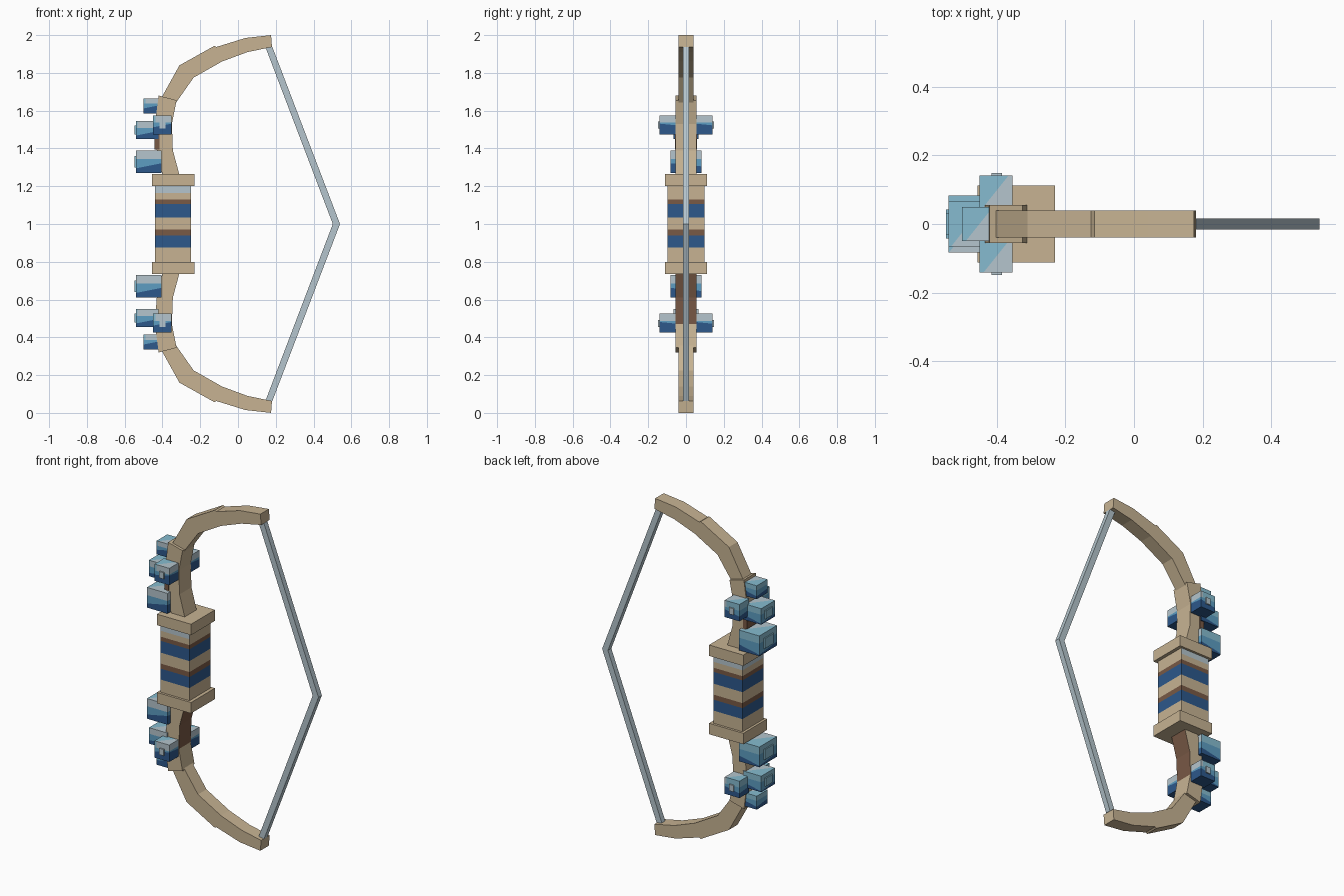
import bpy, bmesh
from mathutils import Vector

if "Cube" in bpy.data.objects:
    bpy.data.objects.remove(bpy.data.objects["Cube"], do_unlink=True)


def material(name, r, g, b):
    m = bpy.data.materials.new(name)
    m.use_nodes = True
    m.diffuse_color = (r, g, b, 1)
    m.node_tree.nodes["Principled BSDF"].inputs["Base Color"].default_value = (r, g, b, 1)
    return m


TAN = material("tan wood", 0.57, 0.45, 0.29)
BROWN = material("brown wood", 0.19, 0.10, 0.06)
NAVY = material("deep blue", 0.026, 0.098, 0.26)
BLUE = material("mid blue", 0.11, 0.34, 0.54)
TEAL = material("pale teal", 0.24, 0.50, 0.63)
GREY = material("pale blue grey", 0.46, 0.56, 0.61)


def finish(name, bm, mats):
    bmesh.ops.recalc_face_normals(bm, faces=bm.faces)
    me = bpy.data.meshes.new(name)
    bm.to_mesh(me)
    bm.free()
    for m in mats:
        me.materials.append(m)
    ob = bpy.data.objects.new(name, me)
    bpy.context.collection.objects.link(ob)
    return ob


def box_mesh(lo, hi):
    bm = bmesh.new()
    bmesh.ops.create_cube(bm, size=1)
    for v in bm.verts:
        v.co = [(a + b) / 2 + c * (b - a) for a, b, c in zip(lo, hi, v.co)]
    return bm


def box(name, lo, hi, mat):
    return finish(name, box_mesh(lo, hi), [mat])


def cut(bm, co, no):
    bmesh.ops.bisect_plane(bm, geom=bm.verts[:] + bm.edges[:] + bm.faces[:],
                           plane_co=co, plane_no=no)


def strip(name, outer, inner, half, mats, flip, rule=None):
    """Solid strip between two matching edge lines in the xz plane."""
    bm = bmesh.new()
    rows = []
    for (ax, az), (bx, bz) in zip(outer, inner):
        if flip:
            az, bz = 2 - az, 2 - bz
        rows.append([bm.verts.new(p) for p in
                     ((ax, -half, az), (bx, -half, bz), (bx, half, bz), (ax, half, az))])
    for a, b in zip(rows, rows[1:]):
        for i in range(4):
            j = (i + 1) % 4
            bm.faces.new((a[i], a[j], b[j], b[i]))
    bm.faces.new(rows[0])
    bm.faces.new(rows[-1][::-1])
    bm.normal_update()
    bmesh.ops.recalc_face_normals(bm, faces=bm.faces)
    if rule:
        for f in bm.faces:
            f.material_index = rule(f)
    return finish(name, bm, mats)


def gem(name, lo, hi, low, high):
    """Block with slanted dark, middle and light bands."""
    bm = box_mesh(lo, hi)
    lo, hi = Vector(lo), Vector(hi)
    mid, size = (lo + hi) / 2, hi - lo
    slant = Vector((-0.2, 0.1, 1))
    p_low, p_high = (Vector((mid.x, mid.y, lo.z + size.z * f)) for f in (low, high))
    diagonal = Vector((1, -0.8, 0))
    cut(bm, p_low, slant)
    cut(bm, p_high, (0, 0, 1))
    cut(bm, mid, diagonal)
    for f in bm.faces:
        c = f.calc_center_median()
        if c.z > p_high.z:
            f.material_index = 3 if (c - mid).dot(diagonal) > 0 else 2
        else:
            f.material_index = 1 if (c - p_low).dot(slant) > 0 else 0
    finish(name, bm, [NAVY, BLUE, TEAL, GREY])


# Limb and string outlines for the upper half
outer_a = [(-0.41, 1.66), (-0.31, 1.84), (-0.125, 1.943), (-0.115, 1.937), (0.04, 1.985), (0.175, 2.0)]
outer_b = [(-0.33, 1.64), (-0.235, 1.775), (-0.085, 1.86), (-0.08, 1.862), (0.05, 1.91), (0.18, 1.937)]
inner_a = [(-0.42, 1.68), (-0.44, 1.53), (-0.43, 1.39), (-0.40, 1.26)]
inner_b = [(-0.325, 1.655), (-0.35, 1.53), (-0.345, 1.39), (-0.31, 1.26)]


def worn_inside(f):
    return int(f.normal.x > 0.8 and 0.46 < f.calc_center_median().z < 0.75)


def pair(z0, z1, flip):
    return (2 - z1, 2 - z0) if flip else (z0, z1)


for flip, half in ((False, "upper"), (True, "lower")):
    strip(half + "_outer_limb", outer_a, outer_b, 0.04, [TAN], flip)
    strip(half + "_inner_limb", inner_a, inner_b, 0.056, [TAN, BROWN], flip, worn_inside)
    strip(half + "_string", [(0.182, 1.937), (0.54, 1.0)], [(0.145, 1.937), (0.502, 1.0)],
          0.016, [GREY], flip)

    # Grip collar
    z0, z1 = pair(1.2, 1.265, flip)
    box(half + "_collar", (-0.455, -0.112, z0), (-0.23, 0.112, z1), TAN)

    # Blocks along the outer face of the limb
    z0, z1 = pair(1.585, 1.665, flip)
    gem(half + "_small_block", (-0.5, -0.05, z0), (-0.4, 0.05, z1), 0.4, 0.65)
    for label, w, x1, a, b in (("middle", 0.065, -0.42, 1.45, 1.545),
                               ("large", 0.083, -0.405, 1.27, 1.39)):
        z0, z1 = pair(a, b, flip)
        gem(half + "_" + label + "_block", (-0.54, -w, z0), (x1, w, z1), 0.25, 0.62)
        q = (z1 - z0) / 4
        box(half + "_" + label + "_block_stud", (-0.547, -w / 2, z0 + q), (-0.53, w / 2, z1 - q), TEAL)

    # Blocks on both sides of the limb
    z0, z1 = pair(1.475, 1.575, flip)
    for s, side in ((-1, "front"), (1, "back")):
        y0, y1 = sorted((s * 0.05, s * 0.141))
        gem(half + "_" + side + "_block", (-0.45, y0, z0), (-0.353, y1, z1), 0.42, 0.62)
        y0, y1 = sorted((s * 0.13, s * 0.148))
        box(half + "_" + side + "_block_stud", (-0.415, y0, z0 + 0.03), (-0.385, y1, z0 + 0.068), GREY)

# Worn patch on the upper limb
box("worn_patch", (-0.442, -0.058, 1.395), (-0.415, 0.058, 1.475), BROWN)

# Banded grip
bands = [(1.165, 3), (1.13, 0), (1.105, 1), (1.035, 2), (0.97, 0), (0.94, 1), (0.875, 2), (0.8, 0)]
bm = box_mesh((-0.44, -0.098, 0.8), (-0.25, 0.098, 1.2))
for z, _ in bands[:-1]:
    cut(bm, (0, 0, z), (0, 0, 1))
for f in bm.faces:
    c = f.calc_center_median()
    index = next((i for z, i in bands if c.z > z), 0)
    f.material_index = 0 if index == 3 and c.x > -0.26 else index
finish("grip", bm, [TAN, BROWN, NAVY, GREY])
